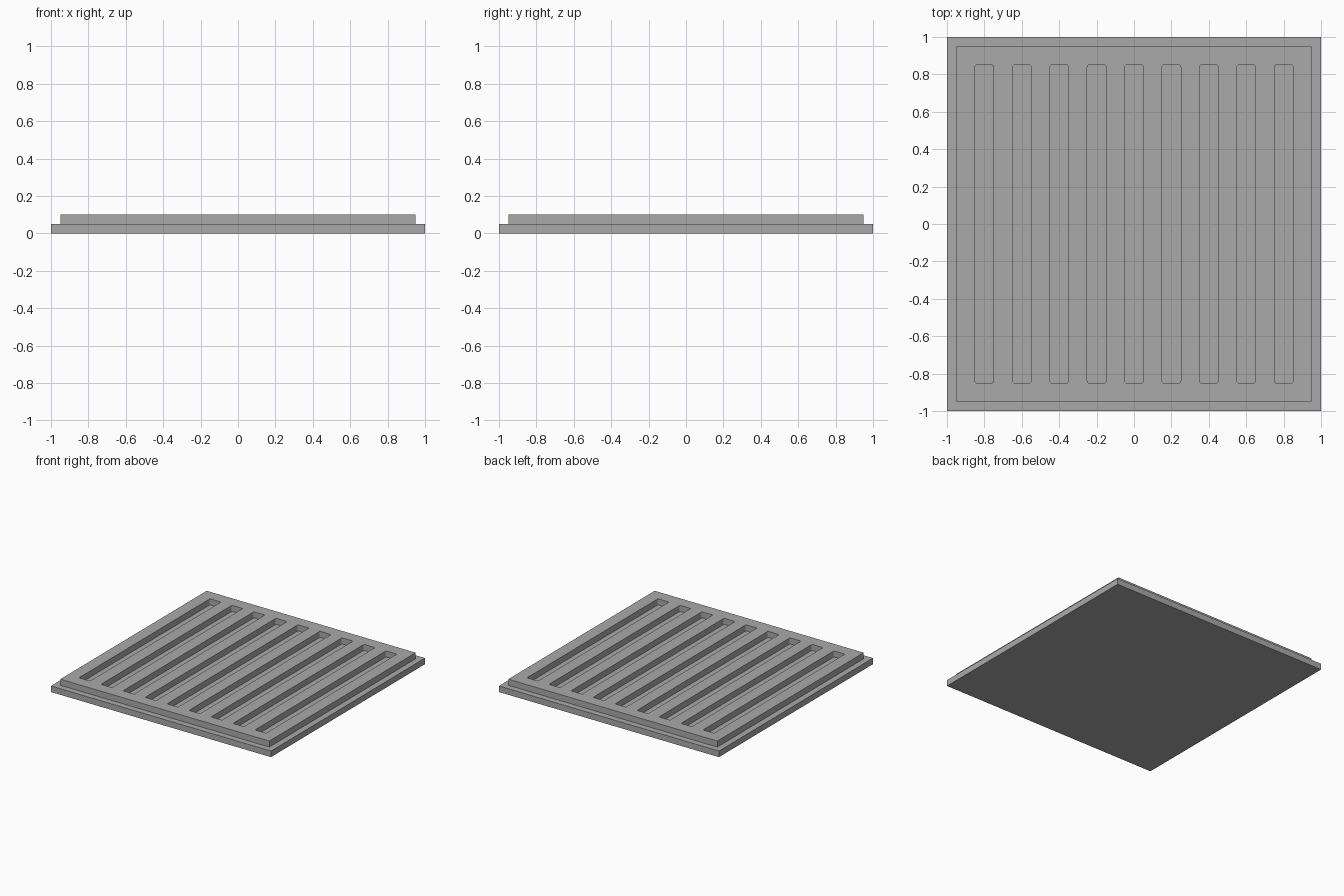
import bpy
import bmesh

cube = bpy.data.objects.get("Cube")
if cube:
    bpy.data.objects.remove(cube, do_unlink=True)

# One flat grey for the whole model
grey = bpy.data.materials.new("mid_grey")
grey.use_nodes = True
colour = (0.4, 0.4, 0.4, 1)
grey.diffuse_color = colour
grey.node_tree.nodes["Principled BSDF"].inputs["Base Color"].default_value = colour


def block(name, size, z_low, z_high, centre_x=0, corner=0):
    """Box of the given (x, y) size, with optionally rounded upright edges."""
    bm = bmesh.new()
    bmesh.ops.create_cube(bm, size=1)
    for v in bm.verts:
        v.co.x = v.co.x * size[0] + centre_x
        v.co.y *= size[1]
        v.co.z = z_high if v.co.z > 0 else z_low
    if corner:
        upright = [e for e in bm.edges
                   if abs(e.verts[0].co.z - e.verts[1].co.z) > 0.01]
        bmesh.ops.bevel(bm, geom=upright, offset=corner, segments=3,
                        profile=0.5, affect='EDGES')
    mesh = bpy.data.meshes.new(name)
    bm.to_mesh(mesh)
    bm.free()
    mesh.materials.append(grey)
    obj = bpy.data.objects.new(name, mesh)
    bpy.context.collection.objects.link(obj)
    return obj


# Base slab and the smaller slotted plate on top of it
base_slab = block("base_slab", (2, 2), 0, 0.05)
slotted_plate = block("slotted_plate", (1.9, 1.9), 0.05, 0.1)

# Nine long slots cut through the upper plate, down to the slab
for i in range(9):
    cutter = block(f"slot_cutter_{i + 1}", (0.1, 1.7), 0.03, 0.12,
                   centre_x=(i - 4) * 0.2, corner=0.01)
    cutter.hide_render = True
    cutter.hide_set(True)
    cut = slotted_plate.modifiers.new(f"slot_{i + 1}", 'BOOLEAN')
    cut.operation = 'DIFFERENCE'
    cut.solver = 'EXACT'
    cut.object = cutter
